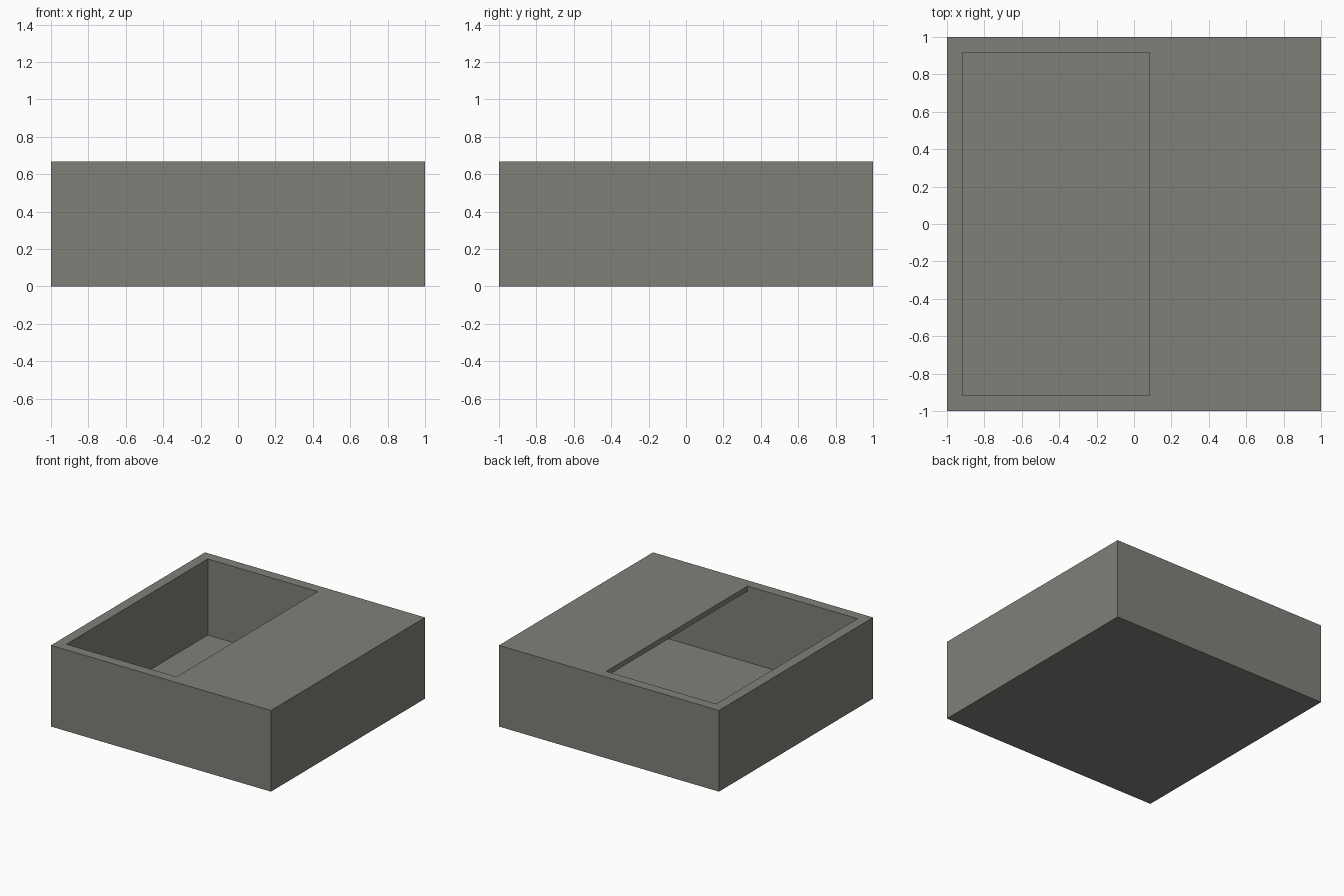
import bpy
import bmesh
from mathutils import Vector

cube = bpy.data.objects.get("Cube")
if cube:
    bpy.data.objects.remove(cube, do_unlink=True)

HALF = 1.0          # half the footprint
HEIGHT = 0.667
WALL = 0.083        # side wall thickness
PLATE = 0.042       # floor and cover thickness
OPEN_X = 0.083      # edge of the half cover
INNER = HALF - WALL

grey = bpy.data.materials.new("warm_grey")
grey.use_nodes = True
colour = (0.216, 0.216, 0.195, 1)
grey.diffuse_color = colour
grey.node_tree.nodes["Principled BSDF"].inputs["Base Color"].default_value = colour


def prism(name, profile, half_depth):
    """Extrude an (x, z) profile along y."""
    bm = bmesh.new()
    face = bm.faces.new([bm.verts.new((x, -half_depth, z)) for x, z in profile])
    ext = bmesh.ops.extrude_face_region(bm, geom=[face])
    verts = [v for v in ext["geom"] if isinstance(v, bmesh.types.BMVert)]
    bmesh.ops.translate(bm, verts=verts, vec=Vector((0, 2 * half_depth, 0)))
    bmesh.ops.recalc_face_normals(bm, faces=bm.faces)
    mesh = bpy.data.meshes.new(name)
    bm.to_mesh(mesh)
    bm.free()
    mesh.materials.append(grey)
    obj = bpy.data.objects.new(name, mesh)
    bpy.context.collection.objects.link(obj)
    return obj


# Solid outer block
box = prism("half_covered_box",
            [(-HALF, 0), (HALF, 0), (HALF, HEIGHT), (-HALF, HEIGHT)], HALF)

# Hollow running under the half cover and open above on the other half
under = HEIGHT - PLATE
above = HEIGHT + WALL
cavity = prism("cavity_cutter",
               [(-INNER, PLATE), (INNER, PLATE), (INNER, under),
                (OPEN_X, under), (OPEN_X, above), (-INNER, above)], INNER)
cavity.hide_render = True

cut = box.modifiers.new("cavity", 'BOOLEAN')
cut.operation = 'DIFFERENCE'
cut.solver = 'EXACT'
cut.object = cavity

# Apply the cut and discard the cutter
bpy.context.view_layer.update()
evaluated = box.evaluated_get(bpy.context.evaluated_depsgraph_get())
result = bpy.data.meshes.new_from_object(evaluated)
box.modifiers.clear()
box.data = result
box.data.name = "half_covered_box"
bpy.data.objects.remove(cavity, do_unlink=True)
